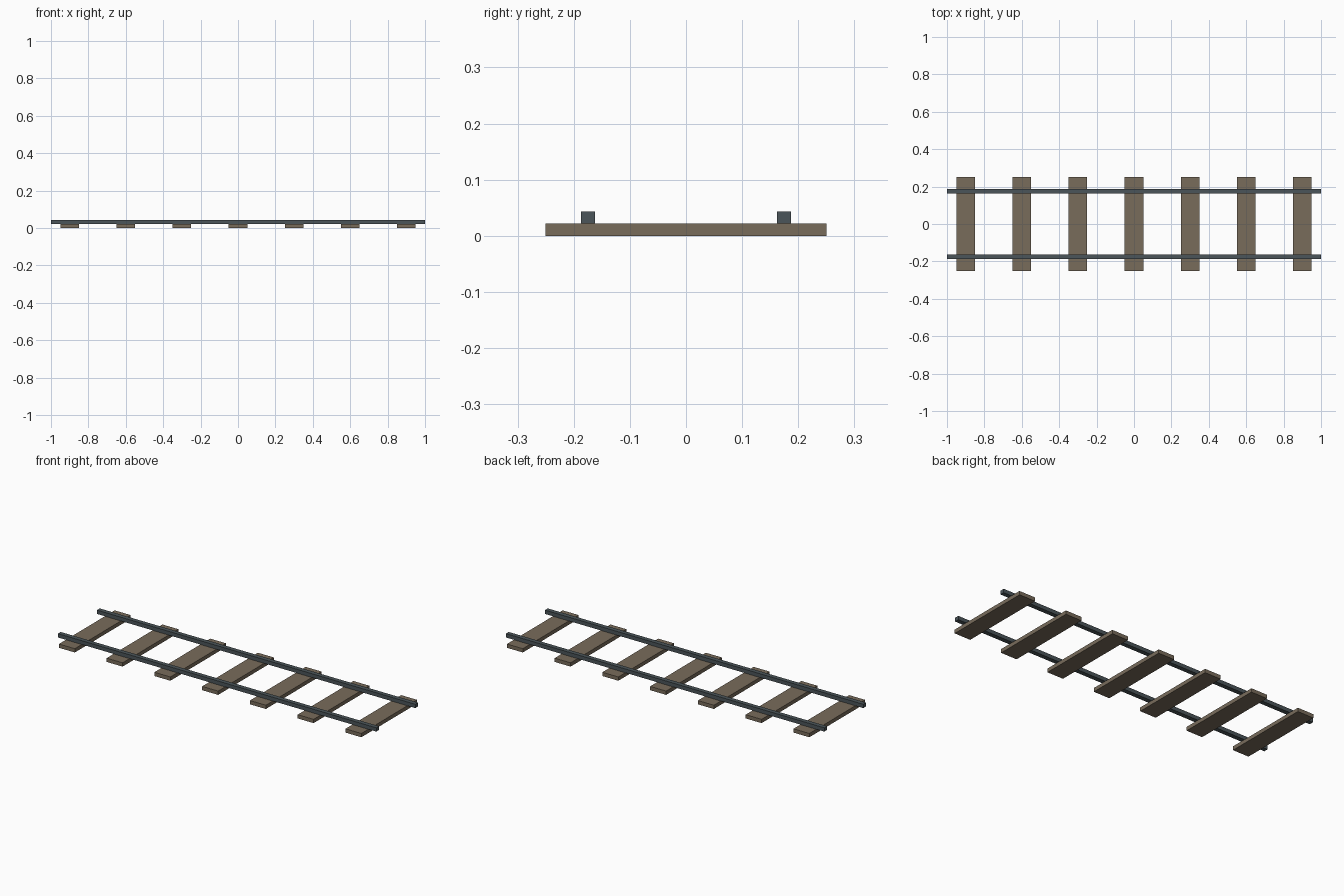
import bpy
import bmesh

if "Cube" in bpy.data.objects:
    bpy.data.objects.remove(bpy.data.objects["Cube"])

TIE_TOP = 0.0215
RAIL_TOP = 0.043


def material(name, color):
    mat = bpy.data.materials.new(name)
    mat.diffuse_color = (*color, 1.0)
    mat.use_nodes = True
    mat.node_tree.nodes["Principled BSDF"].inputs["Base Color"].default_value = mat.diffuse_color
    return mat


def box(name, x, y, z, mat):
    """Box from (min, max) ranges on each axis, origin at its centre."""
    bm = bmesh.new()
    bmesh.ops.create_cube(bm, size=1.0)
    for v in bm.verts:
        v.co.x *= x[1] - x[0]
        v.co.y *= y[1] - y[0]
        v.co.z *= z[1] - z[0]
    mesh = bpy.data.meshes.new(name)
    bm.to_mesh(mesh)
    bm.free()
    mesh.materials.append(mat)
    obj = bpy.data.objects.new(name, mesh)
    obj.location = [(r[0] + r[1]) / 2 for r in (x, y, z)]
    bpy.context.collection.objects.link(obj)
    return obj


wood = material("wood", (0.19, 0.15, 0.105))
steel = material("steel", (0.07, 0.09, 0.1))

# Seven wooden ties, evenly spaced along the track
for i in range(7):
    cx = -0.9 + 0.3 * i
    box(f"tie_{i + 1}", (cx - 0.05, cx + 0.05), (-0.25, 0.25), (0, TIE_TOP), wood)

# Two steel rails resting on the ties
for side, cy in (("front", -0.175), ("back", 0.175)):
    box(f"{side}_rail", (-1, 1), (cy - 0.0125, cy + 0.0125), (TIE_TOP, RAIL_TOP), steel)
